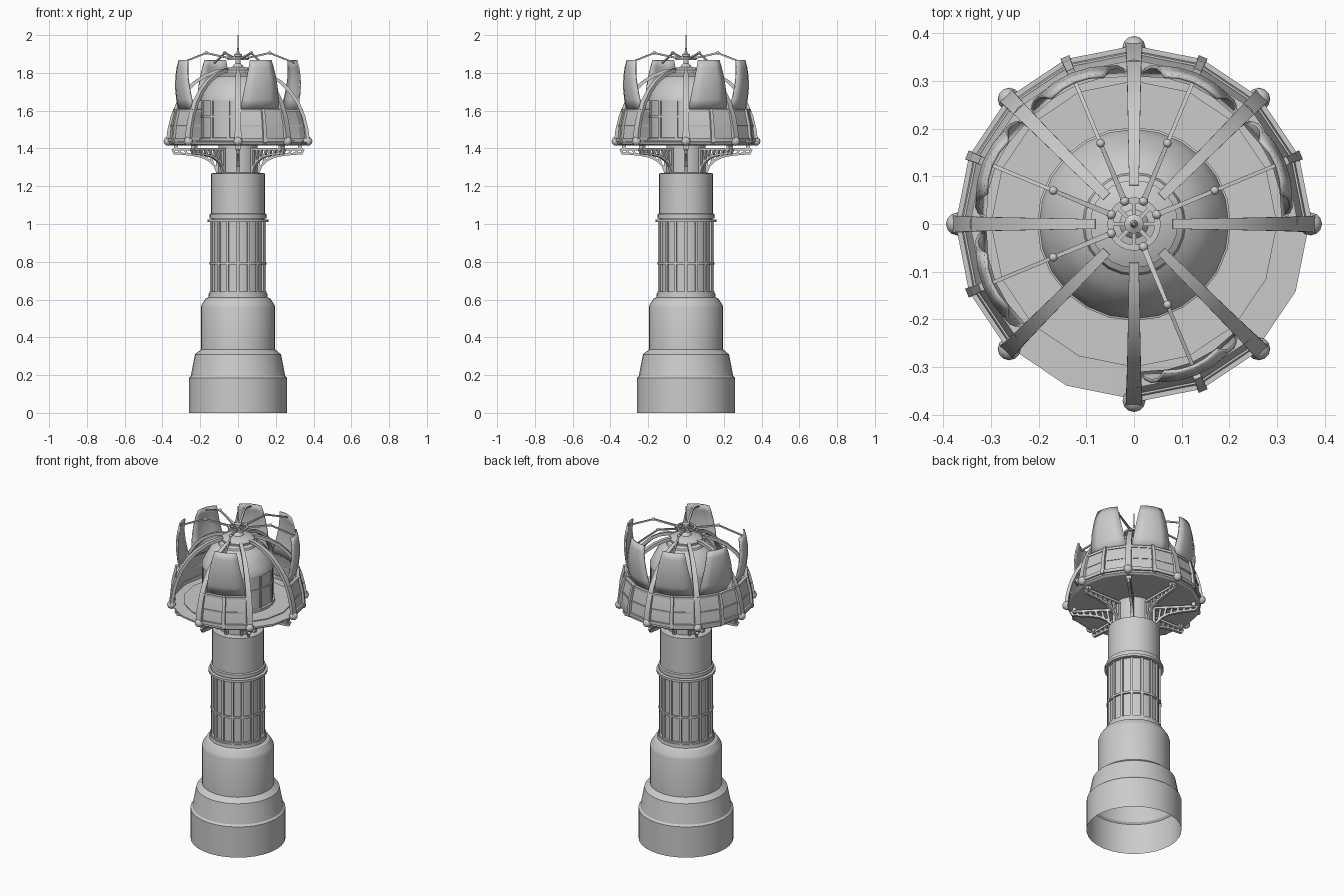
import bpy, bmesh, math
from math import sin, cos, radians
from mathutils import Vector

if "Cube" in bpy.data.objects:
    bpy.data.objects.remove(bpy.data.objects["Cube"])


def pol(r, deg, z, side=0.0):
    a = radians(deg)
    return Vector((r * cos(a) - side * sin(a), r * sin(a) + side * cos(a), z))


def finish(name, bm, smooth=None, recalc=True):
    if recalc:
        bmesh.ops.recalc_face_normals(bm, faces=bm.faces)
    me = bpy.data.meshes.new(name)
    bm.to_mesh(me)
    bm.free()
    ob = bpy.data.objects.new(name, me)
    bpy.context.collection.objects.link(ob)
    if smooth:
        bpy.ops.object.select_all(action='DESELECT')
        ob.select_set(True)
        bpy.context.view_layer.objects.active = ob
        bpy.ops.object.shade_smooth_by_angle(angle=radians(smooth))
    return ob


def lathe(name, prof, n=32, smooth=25, closed=False, spans=((0, 360),)):
    """Revolve an (r, z) profile over the given angle spans."""
    bm = bmesh.new()
    for a0, a1 in spans:
        full = a1 - a0 >= 360
        k = round(n * (a1 - a0) / 360)
        rows = []
        for i in range(k if full else k + 1):
            ang = a0 + 360 / n * i
            rows.append([bm.verts.new(pol(r, ang, z)) for r, z in prof])
        m = len(prof)
        for i in range(k):
            p, q = rows[i], rows[(i + 1) % len(rows)]
            for j in range(m if closed else m - 1):
                bm.faces.new((p[j], q[j], q[(j + 1) % m], p[(j + 1) % m]))
        if closed and not full:
            bm.faces.new(rows[0])
            bm.faces.new(rows[-1])
    bmesh.ops.remove_doubles(bm, verts=bm.verts, dist=1e-5)
    return finish(name, bm, smooth)


def band(name, r0, r1, z0, z1, n=32, spans=((0, 360),)):
    return lathe(name, [(r0, z0), (r1, z0), (r1, z1), (r0, z1)], n, 25, True, spans)


def ribbon(name, path, w0, w1, depth, angles, smooth=None):
    """Sweep a tapering rectangle along an (r, z) path, repeated round the axis."""
    bm = bmesh.new()
    n = len(path)
    for ang in angles:
        rows = []
        for i, (r, z) in enumerate(path):
            a, b = path[max(i - 1, 0)], path[min(i + 1, n - 1)]
            t = Vector((b[0] - a[0], b[1] - a[1])).normalized() * depth / 2
            w = (w0 + (w1 - w0) * i / (n - 1)) / 2
            rows.append([bm.verts.new(pol(r - s * t.y, ang, z + s * t.x, w * k))
                         for s, k in ((1, 1), (1, -1), (-1, -1), (-1, 1))])
        for p, q in zip(rows, rows[1:]):
            for j in range(4):
                bm.faces.new((p[j], q[j], q[(j + 1) % 4], p[(j + 1) % 4]))
        bm.faces.new(rows[0])
        bm.faces.new(rows[-1])
    return finish(name, bm, smooth)


def balls(name, r, z, size, angles):
    bm = bmesh.new()
    for ang in angles:
        v = bmesh.ops.create_uvsphere(bm, u_segments=12, v_segments=8, radius=size)['verts']
        bmesh.ops.translate(bm, verts=v, vec=pol(r, ang, z))
    return finish(name, bm, 50)


EIGHT = [45 * i for i in range(8)]
BAYS = [22.5, 67.5, 112.5, 157.5, 202.5, 292.5]      # two bays stay open
SPANS = [(a - 22.5, a + 22.5) for a in BAYS]

# Stepped base, open underneath
lathe("base", [(.26, 0), (.26, .185), (.25, .195), (.228, .31), (.197, .335), (.197, .56),
               (.192, .575), (.172, .605), (.157, .612), (.155, .632), (.138, .635)])

# Shaft with battens and hoops
lathe("shaft", [(.139, .63), (.139, 1.03), (.15, 1.03), (.15, 1.052), (.142, 1.056),
                (.142, 1.268), (.104, 1.272), (.104, 1.42)])
ribbon("shaft_battens", [(.143, .63), (.143, 1.02)], .014, .014, .011,
       [22.5 * i for i in range(16)])
band("shaft_lower_hoop", .138, .152, .63, .642)
band("shaft_middle_hoop", .138, .15, .785, .797)
band("shaft_flange", .138, .162, 1.01, 1.024)

# Pierced brackets under the platform
curve = [(.108, 1.27), (.122, 1.305), (.15, 1.335), (.19, 1.356), (.25, 1.368), (.34, 1.375)]
ribbon("bracket_curves", curve, .016, .016, .012, EIGHT)
ribbon("bracket_tops", [(.104, 1.395), (.342, 1.395)], .02, .02, .014, EIGHT)
ribbon("bracket_posts", [(.11, 1.27), (.11, 1.40)], .016, .016, .014, EIGHT)
for i, (r, z) in enumerate([(.135, 1.32), (.165, 1.345), (.2, 1.358), (.235, 1.366),
                            (.27, 1.37), (.305, 1.372), (.336, 1.375)]):
    ribbon(f"bracket_web_{i + 1}", [(r, z), (r + .012, 1.395)], .014, .014, .012, EIGHT)
ribbon("bracket_pads", [(.318, 1.41), (.338, 1.41)], .03, .03, .03, EIGHT)

# Platform floor
lathe("platform", [(0, 1.416), (.355, 1.416), (.367, 1.424), (.367, 1.434), (.30, 1.436),
                   (.30, 1.441), (0, 1.441)], 16, 20)

# Parapet bays with rails and studs
lathe("parapet", [(.364, 1.45), (.356, 1.53), (.338, 1.60), (.33, 1.598), (.348, 1.528),
                  (.356, 1.45)], 16, 20, True, SPANS)
band("parapet_foot", .35, .374, 1.436, 1.455, 16, SPANS)
band("parapet_rail", .326, .344, 1.594, 1.608, 16, SPANS)
band("parapet_mid_rail", .348, .361, 1.515, 1.524, 16, SPANS)
ribbon("parapet_studs", [(.372, 1.43), (.362, 1.53), (.343, 1.61)], .02, .016, .014, BAYS)

# Cage ribs and ball feet
arc = [(.372, 1.44), (.364, 1.50), (.347, 1.57), (.318, 1.64), (.278, 1.70),
       (.228, 1.75), (.17, 1.787), (.12, 1.806), (.08, 1.814)]
ribbon("cage_ribs", arc, .036, .02, .018, EIGHT, 30)
balls("rib_feet", .37, 1.438, .024, EIGHT)

# Raised petals: curved shell segments hinged on the parapet rail
bm = bmesh.new()
rows = [(.322, 1.605, .108), (.334, 1.66, .104), (.342, 1.72, .095),
        (.343, 1.78, .083), (.337, 1.83, .072), (.328, 1.868, .062)]
for ang in BAYS:
    grid = []
    for r, z, w in rows:
        grid.append([bm.verts.new(pol(r - .022 * abs(k) ** 2 * (w / .1), ang, z, w * k))
                     for k in (-1, -.5, 0, .5, 1)])
    for p, q in zip(grid, grid[1:]):
        for j in range(4):
            bm.faces.new((p[j], p[j + 1], q[j + 1], q[j]))
petals = finish("raised_petals", bm, 30, False)
mod = petals.modifiers.new("thickness", 'SOLIDIFY')
mod.thickness = .008

# Inner drum and stepped dome
lathe("inner_dome", [(.203, 1.44), (.203, 1.455), (.193, 1.458), (.193, 1.65), (.199, 1.652),
                     (.199, 1.662), (.186, 1.69), (.165, 1.73), (.138, 1.762), (.108, 1.78),
                     (.104, 1.79), (.088, 1.80), (.085, 1.81), (0, 1.812)], 24, 30)
ribbon("drum_battens", [(.194, 1.45), (.194, 1.655)], .014, .014, .008,
       [30 * i + 15 for i in range(12)])
band("drum_hoop", .185, .198, 1.565, 1.575, 24)

# Crown cap, hub and spire
lathe("crown_cap", [(0, 1.803), (.09, 1.803), (.092, 1.814), (.07, 1.824), (.03, 1.832),
                    (.02, 1.845), (.013, 1.85), (.013, 1.885), (.02, 1.888), (.02, 1.898),
                    (.008, 1.905), (.004, 1.93), (.003, 2.0), (0, 2.0)], 24)
band("hub_ring", .044, .056, 1.868, 1.88, 24)
ribbon("hub_spokes", [(.008, 1.874), (.05, 1.874)], .008, .008, .007, EIGHT)

# Jointed arms holding the petals
ribbon("arm_inner", [(.05, 1.878), (.185, 1.906)], .012, .008, .009, BAYS)
ribbon("arm_outer", [(.18, 1.906), (.328, 1.852)], .008, .008, .008, BAYS)
balls("arm_elbows", .183, 1.906, .009, BAYS)
balls("arm_pivots", .052, 1.878, .01, BAYS)
